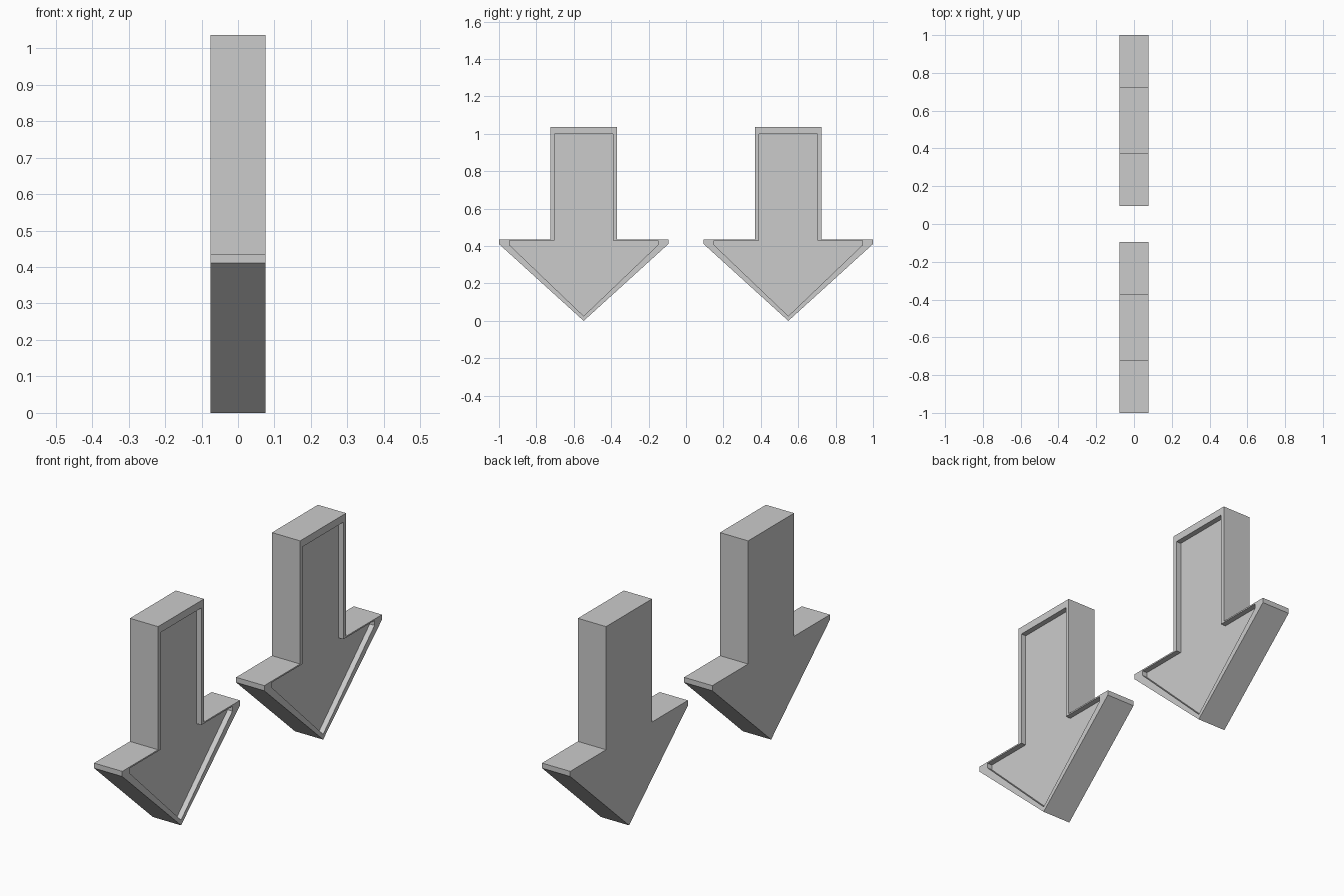
import bpy, bmesh

if "Cube" in bpy.data.objects:
    bpy.data.objects.remove(bpy.data.objects["Cube"])

HALF_T = 0.076      # half thickness along x
DEPTH = 0.026       # depth of the recessed panel
CENTRE = 0.547      # y offset of each arrow


def arrow_profile(stem, wing, tip_z, edge_z, shoulder_z, top_z):
    """Closed arrow outline (y, z), pointing down, symmetric about y = 0."""
    right = [(wing, edge_z), (wing, shoulder_z), (stem, shoulder_z), (stem, top_z)]
    left = [(-y, z) for y, z in reversed(right)]
    return [(0, tip_z)] + right + left


outer = arrow_profile(0.177, 0.453, 0.0, 0.411, 0.436, 1.036)
inner = arrow_profile(0.157, 0.396, 0.026, 0.405, 0.429, 1.0)


def build_arrow(name, cy):
    bm = bmesh.new()

    def ring(profile, x):
        return [bm.verts.new((x, y + cy, z)) for y, z in profile]

    # back outline, front outline, rim edge, panel floor
    rings = [ring(outer, -HALF_T), ring(outer, HALF_T),
             ring(inner, HALF_T), ring(inner, HALF_T - DEPTH)]
    n = len(outer)
    for a, b in zip(rings, rings[1:]):
        for i in range(n):
            j = (i + 1) % n
            bm.faces.new((a[i], a[j], b[j], b[i]))
    bm.faces.new(list(reversed(rings[0])))
    bm.faces.new(rings[-1])
    bmesh.ops.recalc_face_normals(bm, faces=bm.faces[:])
    mesh = bpy.data.meshes.new(name)
    bm.to_mesh(mesh)
    bm.free()
    obj = bpy.data.objects.new(name, mesh)
    bpy.context.collection.objects.link(obj)
    return obj


# the two matching arrows
build_arrow("front_arrow", -CENTRE)
build_arrow("rear_arrow", CENTRE)
